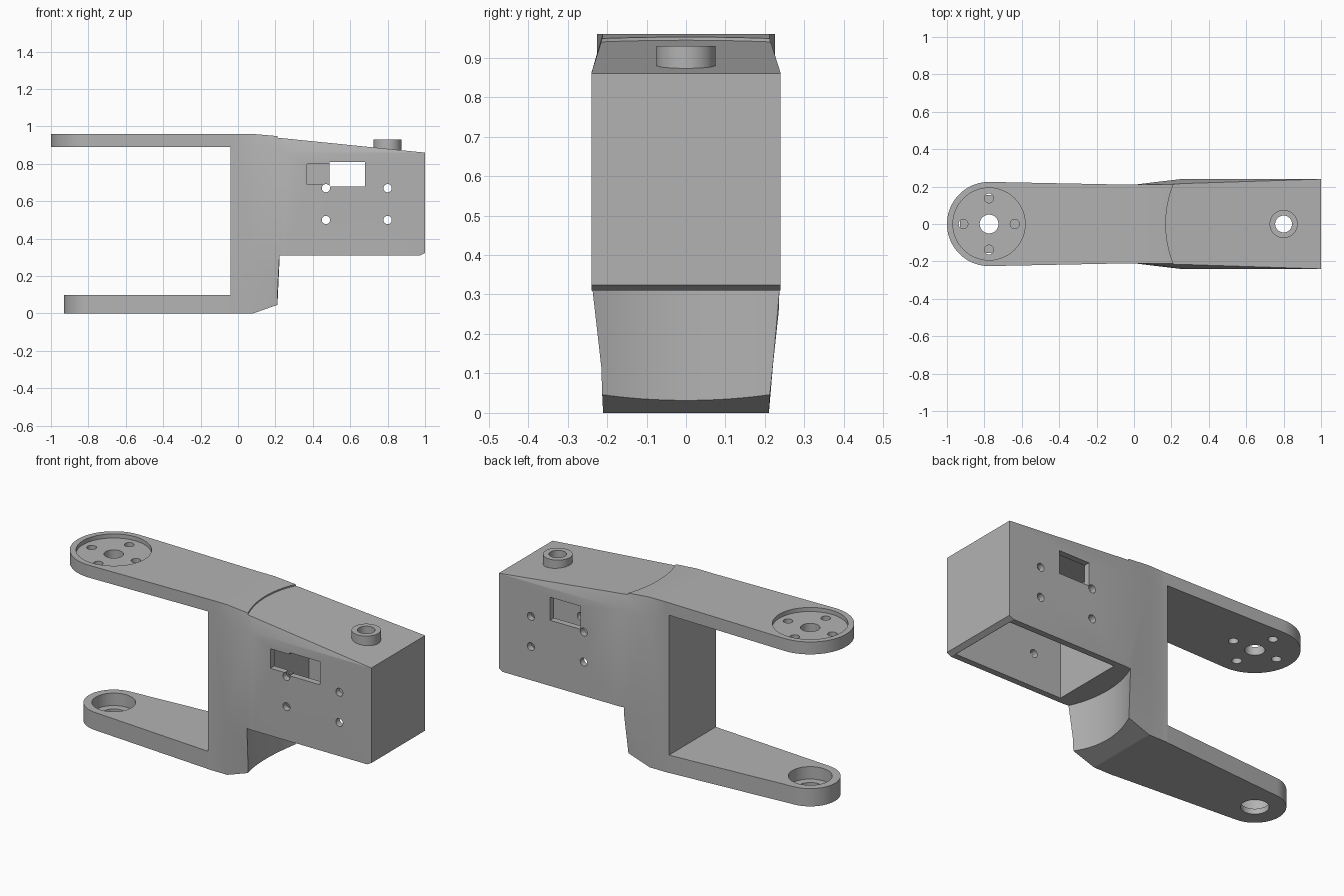
import bpy, bmesh
from math import pi, sin, cos, asin, radians

old = bpy.data.objects.get("Cube")
if old:
    bpy.data.objects.remove(old, do_unlink=True)

grey = bpy.data.materials.new("plain_grey")
grey.use_nodes = True
COLOUR = (0.45, 0.45, 0.45, 1)
grey.diffuse_color = COLOUR
grey.node_tree.nodes["Principled BSDF"].inputs["Base Color"].default_value = COLOUR


def loft(name, rings):
    """Closed solid through rings of matching points."""
    bm = bmesh.new()
    loops = [[bm.verts.new(p) for p in ring] for ring in rings]
    for a, b in zip(loops, loops[1:]):
        for i in range(len(a)):
            j = (i + 1) % len(a)
            bm.faces.new((a[i], a[j], b[j], b[i]))
    bm.faces.new(loops[0])
    bm.faces.new(loops[-1])
    bmesh.ops.recalc_face_normals(bm, faces=bm.faces)
    mesh = bpy.data.meshes.new(name)
    bm.to_mesh(mesh)
    bm.free()
    mesh.materials.append(grey)
    obj = bpy.data.objects.new(name, mesh)
    bpy.context.collection.objects.link(obj)
    return obj


def circle(x, y, r, n=64):
    return [(x + r * cos(2 * pi * i / n), y + r * sin(2 * pi * i / n)) for i in range(n)]


def upright(name, outline, z0, z1):
    return loft(name, [[(x, y, z) for x, y in outline] for z in (z0, z1)])


def across(name, outline, y0, y1):
    return loft(name, [[(x, y, z) for x, z in outline] for y in (y0, y1)])


def rect(x0, x1, z0, z1):
    return [(x0, z0), (x1, z0), (x1, z1), (x0, z1)]


def combine(target, other, operation):
    """Apply a boolean and discard the second solid."""
    mod = target.modifiers.new(other.name, 'BOOLEAN')
    mod.object, mod.operation, mod.solver = other, operation, 'EXACT'
    bpy.context.view_layer.update()
    graph = bpy.context.evaluated_depsgraph_get()
    mesh = bpy.data.meshes.new_from_object(target.evaluated_get(graph))
    target.modifiers.clear()
    target.data = mesh
    bpy.data.objects.remove(other, do_unlink=True)


def cut(other):
    combine(bracket, other, 'DIFFERENCE')


def join(other):
    combine(bracket, other, 'UNION')


# Body: x, bottom z, half widths (bottom, middle, top), top z
SECTIONS = [
    (-0.04, 0, 0.21, 0.21, 0.21, 0.96),
    (0.00, 0, 0.21, 0.21, 0.21, 0.96),
    (0.08, 0, 0.21, 0.22, 0.211, 0.96),
    (0.25, 0.06, 0.213, 0.24, 0.213, 0.945),
    (1.00, 0.06, 0.213, 0.24, 0.235, 0.875),
]
rings = []
for x, low, wb, wm, wt, top in SECTIONS:
    side = [(wb, low), (wm, 0.31), (wm, 0.86), (wt, top)]
    rings.append([(x, y, z) for y, z in side] + [(x, -y, z) for y, z in reversed(side)])
bracket = loft("servo_bracket", rings)

# Curved clearance below the box, and the shallow curved step on its sloping top
round_cut = circle(0.74, 0, 0.57, 128)
cut(upright("lower_clearance", round_cut, -0.2, 0.31))
cut(loft("top_step", [[(x, y, 0.941 - 0.101 * (x - 0.2)) for x, y in round_cut],
                      [(x, y, 1.2) for x, y in round_cut]]))
cut(across("end_chamfer", [(0.965, 0.305), (1.02, 0.335), (1.02, 0.28)], -0.4, 0.4))

# Hollow inside of the box, open at the bottom
cut(across("cavity", [(0.30, 0.2), (0.97, 0.2), (0.97, 0.82), (0.30, 0.89)], -0.205, 0.205))


# Two tapering arms with rounded ends
def arm(name, r, z0, z1):
    cx, root, half = -0.775, -0.02, 0.21
    start = pi / 2 + asin((half - r) / (root - cx))
    sweep = 2 * (pi - start)
    outline = [(root, half)]
    for i in range(41):
        a = start + sweep * i / 40
        outline.append((cx + r * cos(a), r * sin(a)))
    outline.append((root, -half))
    return upright(name, outline, z0, z1)


join(arm("upper_arm", 0.225, 0.89, 0.96))
join(arm("lower_arm", 0.155, 0, 0.10))

# Horn recess and screw holes in the upper arm
HX = -0.775
cut(upright("horn_recess", circle(HX, 0, 0.193), 0.937, 1.1))
cut(upright("horn_hole", circle(HX, 0, 0.05), 0.8, 1.1))
for i in range(4):
    a = i * pi / 2
    cut(upright("horn_screw", circle(HX + 0.138 * cos(a), 0.138 * sin(a), 0.025, 32), 0.8, 1.1))

# Stepped bearing seat in the lower arm
cut(upright("bearing_recess", circle(HX, 0, 0.112), 0.03, 0.2))
cut(upright("bearing_hole", circle(HX, 0, 0.07), -0.1, 0.2))

# Hollow boss on the sloping top
join(upright("boss", circle(0.8, 0, 0.075), 0.855, 0.93))
cut(upright("boss_hole", circle(0.8, 0, 0.045), 0.7, 1.1))

# Side windows and screw holes
cut(across("window", rect(0.49, 0.68, 0.68, 0.81), -0.5, 0.5))
cut(across("front_slot", rect(0.37, 0.50, 0.69, 0.80), -0.5, -0.1))
for x in (0.47, 0.80):
    for z in (0.50, 0.67):
        cut(across("side_screw", circle(x, z, 0.022, 32), -0.5, 0.5))

# Smooth the round walls and keep every real edge crisp
bpy.ops.object.select_all(action='DESELECT')
bracket.select_set(True)
bpy.context.view_layer.objects.active = bracket
bpy.ops.object.shade_smooth_by_angle(angle=radians(12))
